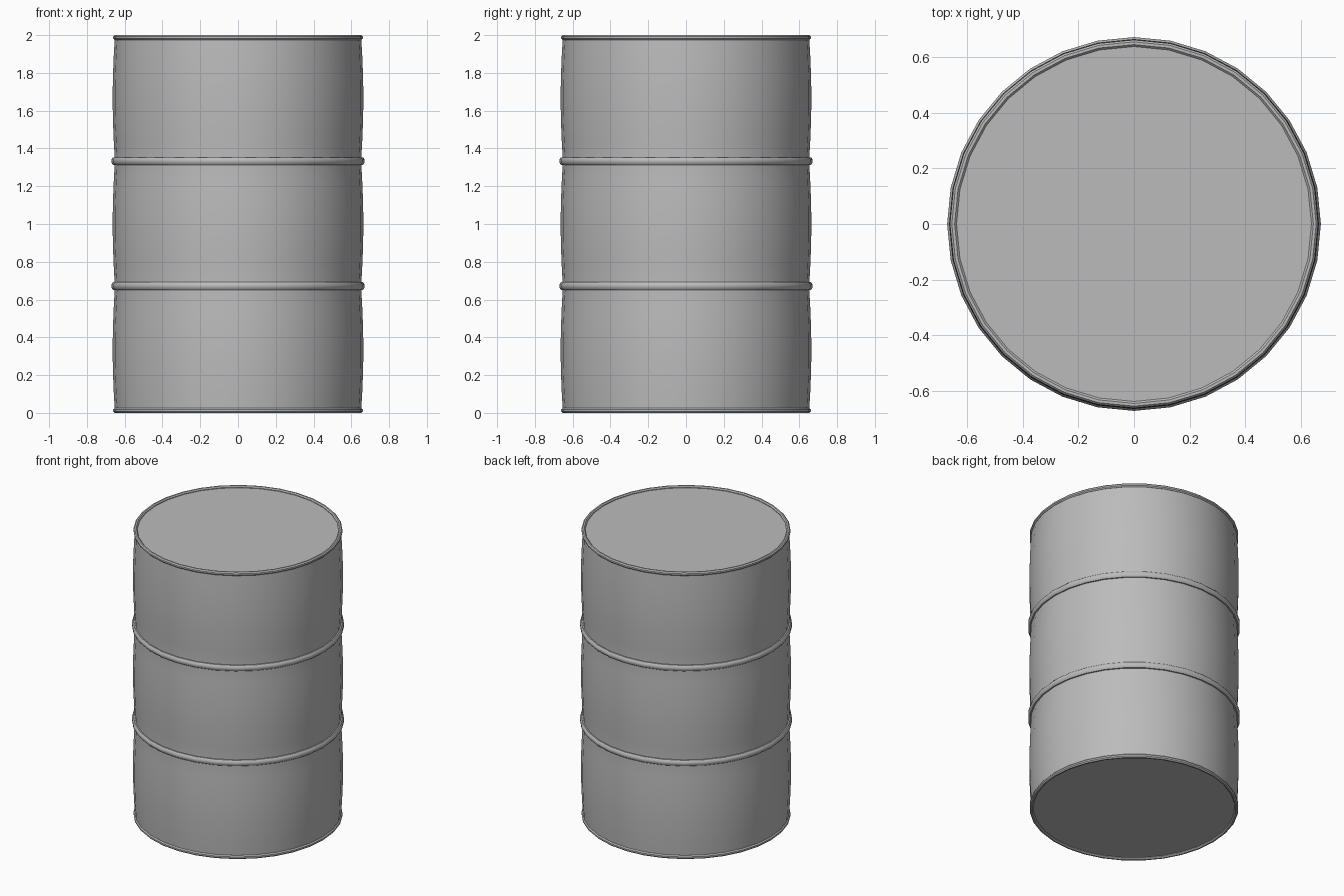
import bpy, bmesh
from math import sin, cos, pi, radians

cube = bpy.data.objects.get("Cube")
if cube:
    bpy.data.objects.remove(cube, do_unlink=True)

SIDES = 32
steel = bpy.data.materials.new("grey_steel")
steel.use_nodes = True
colour = (0.5, 0.5, 0.5, 1)
steel.diffuse_color = colour
steel.node_tree.nodes["Principled BSDF"].inputs["Base Color"].default_value = colour


def lathe(name, profile, closed=False):
    """Turn a (radius, height) profile around z; open profiles get flat caps."""
    bm = bmesh.new()
    rings = [[bm.verts.new((r * cos(2 * pi * i / SIDES), r * sin(2 * pi * i / SIDES), z))
              for i in range(SIDES)] for r, z in profile]
    pairs = list(zip(rings, rings[1:]))
    if closed:
        pairs.append((rings[-1], rings[0]))
    else:
        bm.faces.new(rings[0])
        bm.faces.new(rings[-1])
    for a, b in pairs:
        for i in range(SIDES):
            j = (i + 1) % SIDES
            bm.faces.new((a[i], a[j], b[j], b[i]))
    bmesh.ops.recalc_face_normals(bm, faces=bm.faces)
    mesh = bpy.data.meshes.new(name)
    bm.to_mesh(mesh)
    bm.free()
    mesh.materials.append(steel)
    obj = bpy.data.objects.new(name, mesh)
    bpy.context.collection.objects.link(obj)
    bpy.ops.object.select_all(action="DESELECT")
    obj.select_set(True)
    bpy.context.view_layer.objects.active = obj
    bpy.ops.object.shade_smooth_by_angle(angle=radians(40))


def hoop(name, radius, height, half_width, half_height):
    """Rounded eight-sided band around the drum."""
    lathe(name, [(radius + half_width * cos(pi * (k + 0.5) / 4) / cos(pi / 8),
                  height + half_height * sin(pi * (k + 0.5) / 4) / cos(pi / 8))
                 for k in range(8)], closed=True)


# Drum body: three gently bulging sections with flat, slightly recessed ends
HEIGHT, LID = 2.0, 0.012
STEPS = 6
body = []
for section in range(3):
    for k in range(STEPS + (section == 2)):
        t = k / STEPS
        z = (section + t) * HEIGHT / 3
        z = min(max(z, LID), HEIGHT - LID)
        body.append((0.652 + 0.012 * sin(pi * t), z))
lathe("drum_body", body)

# Rolled rims at both ends
hoop("bottom_rim", 0.649, 0.0125, 0.012, 0.0125)
hoop("top_rim", 0.649, HEIGHT - 0.0125, 0.012, 0.0125)

# Rolling hoops between the sections
hoop("lower_hoop", 0.655, HEIGHT / 3 + 0.005, 0.016, 0.02)
hoop("upper_hoop", 0.655, HEIGHT * 2 / 3, 0.016, 0.02)
